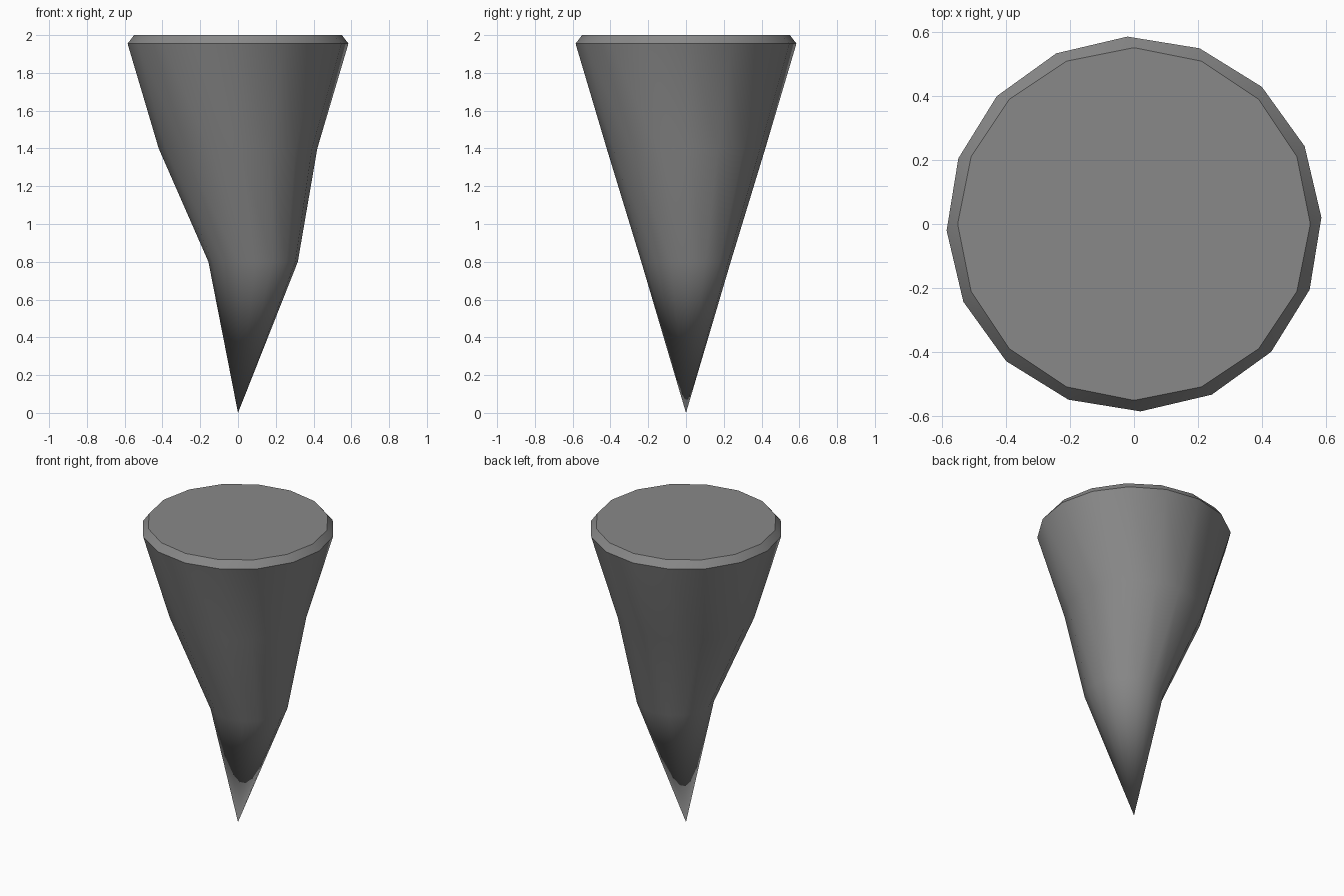
import bpy, bmesh
from math import sin, cos, pi, radians

if "Cube" in bpy.data.objects:
    bpy.data.objects.remove(bpy.data.objects["Cube"])

SIDES = 16
# each ring: height, radius, sideways shift, twist in degrees
RINGS = [(2.0, 0.55, 0, 0), (1.955, 0.585, 0, 2),
         (1.4, 0.42, 0, 24), (0.8, 0.237, 0.08, 48)]

bm = bmesh.new()
loops = []
for z, r, dx, tw in RINGS:
    loops.append([bm.verts.new((dx + r * cos(2 * pi * i / SIDES + radians(tw)),
                                r * sin(2 * pi * i / SIDES + radians(tw)), z))
                  for i in range(SIDES)])

# flat lid
bm.faces.new(loops[0])

# twisted side bands
for upper, lower in zip(loops, loops[1:]):
    for i in range(SIDES):
        j = (i + 1) % SIDES
        bm.faces.new((upper[j], upper[i], lower[i], lower[j]))

# pointed tip
tip = bm.verts.new((0, 0, 0))
for i in range(SIDES):
    bm.faces.new((loops[-1][i], tip, loops[-1][(i + 1) % SIDES]))

bmesh.ops.recalc_face_normals(bm, faces=bm.faces)
mesh = bpy.data.meshes.new("twisted_spike")
bm.to_mesh(mesh)
bm.free()
spike = bpy.data.objects.new("twisted_spike", mesh)
bpy.context.collection.objects.link(spike)

# dark grey surface
dark = bpy.data.materials.new("dark_grey")
dark.diffuse_color = (0.25, 0.25, 0.25, 1)
dark.use_nodes = True
dark.node_tree.nodes["Principled BSDF"].inputs["Base Color"].default_value = dark.diffuse_color
mesh.materials.append(dark)

# smooth sides, crisp lid
bpy.context.view_layer.objects.active = spike
spike.select_set(True)
bpy.ops.object.shade_smooth_by_angle(angle=radians(32))
